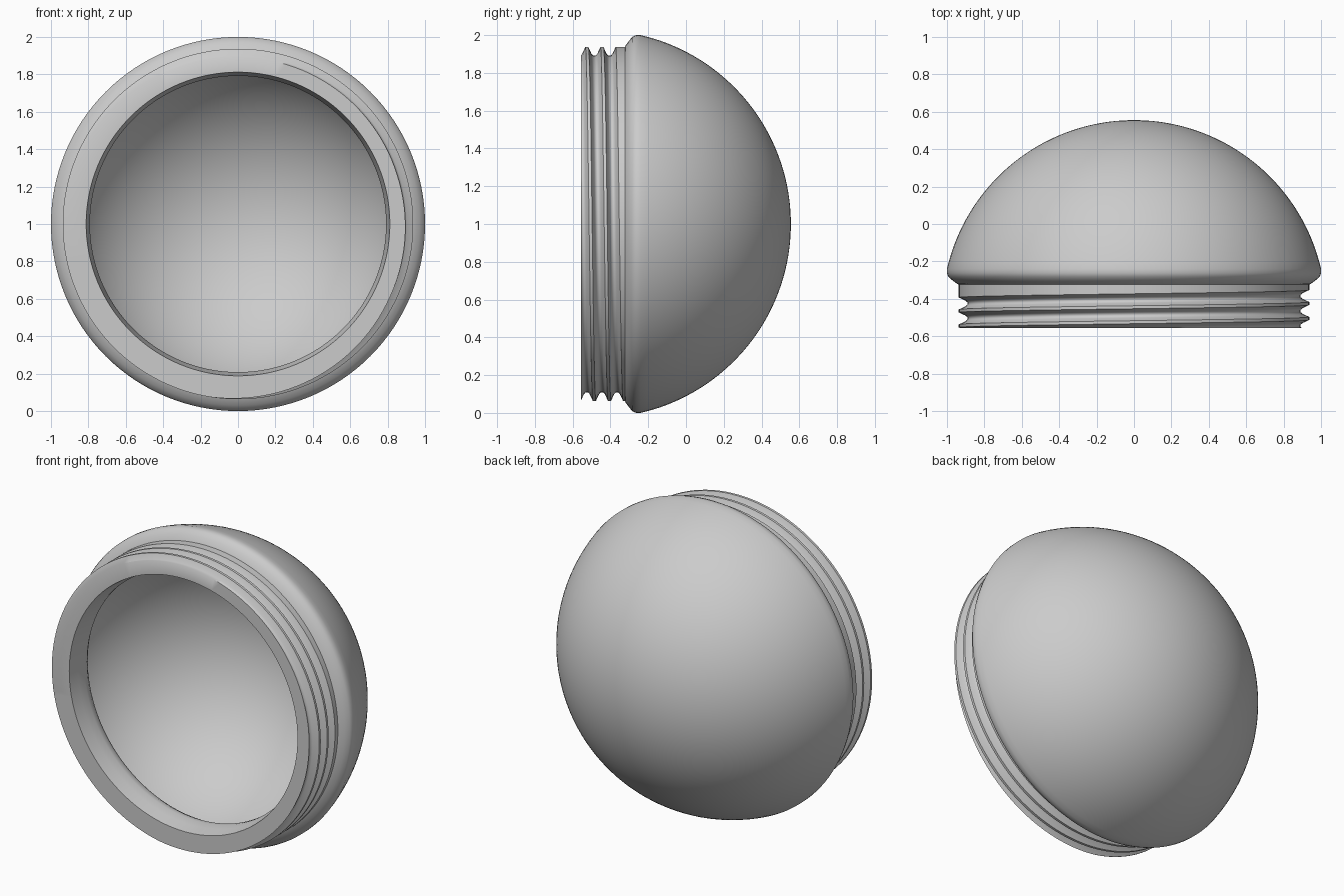
import bpy, bmesh
from math import sin, cos, pi, floor, sqrt, asin

cube = bpy.data.objects.get("Cube")
if cube:
    bpy.data.objects.remove(cube)

SEGMENTS = 128
DOME_CENTRE = -0.471
FRONT = -0.555

grey = bpy.data.materials.new("plain_grey")
grey.use_nodes = True
grey.diffuse_color = (0.6, 0.6, 0.6, 1)
grey.node_tree.nodes["Principled BSDF"].inputs["Base Color"].default_value = grey.diffuse_color


def surface(name, rings):
    """Skin rows of (radius, y) functions around the y axis."""
    bm = bmesh.new()
    grid = []
    for ring in rings:
        row = []
        for j in range(SEGMENTS + 1):
            a = 2 * pi * j / SEGMENTS
            r, y = ring(a)
            row.append(bm.verts.new((r * cos(a), y, 1 + r * sin(a))))
        grid.append(row)
    for top, low in zip(grid, grid[1:]):
        for j in range(SEGMENTS):
            bm.faces.new((top[j], top[j + 1], low[j + 1], low[j]))
    bmesh.ops.remove_doubles(bm, verts=bm.verts, dist=0.0001)
    bmesh.ops.dissolve_degenerate(bm, edges=bm.edges, dist=0.0001)
    mesh = bpy.data.meshes.new(name)
    bm.to_mesh(mesh)
    bm.free()
    mesh.materials.append(grey)
    obj = bpy.data.objects.new(name, mesh)
    bpy.context.collection.objects.link(obj)
    bpy.ops.object.select_all(action='DESELECT')
    obj.select_set(True)
    bpy.context.view_layer.objects.active = obj
    bpy.ops.object.shade_smooth_by_angle(angle=0.87)


def lathe(name, profile):
    surface(name, [lambda a, p=p: p for p in profile])


def arc(radius, rim_y, steps):
    """Spherical profile from the apex down to the given y."""
    end = pi / 2 - asin((rim_y - DOME_CENTRE) / radius)
    return [(radius * sin(end * i / steps), DOME_CENTRE + radius * cos(end * i / steps))
            for i in range(steps + 1)]


# Outer dome with its rounded rim
dome_radius = sqrt(1 + (-0.24 - DOME_CENTRE) ** 2)
lathe("dome_shell", arc(dome_radius, -0.24, 40) + [
    (1.0, -0.262), (0.993, -0.282), (0.97, -0.302), (0.945, -0.32), (0.925, -0.328)])

# Mouth, inner lip and hollow bowl
lathe("inner_bowl", [
    (0.812, FRONT), (0.8, -0.48), (0.792, -0.43), (0.794, -0.4),
    (0.81, -0.37), (0.845, -0.345), (0.885, -0.325)] + arc(0.93, -0.3, 40)[::-1])

# Neck with a helical groove
PITCH = 0.08
CREST, VALLEY, FLANK = 0.937, 0.891, 0.902


def thread_radius(t, a):
    d = abs(t - round(t))
    if d < 0.1:
        r = CREST
    elif d < 0.3:
        r = CREST + (FLANK - CREST) * (d - 0.1) / 0.2
    else:
        r = FLANK + (VALLEY - FLANK) * min(1, (d - 0.3) / 0.12)
    fade = (floor(t) + a / (2 * pi) + 0.45) / 0.12
    return CREST + (r - CREST) * max(0, min(1, fade))


def thread_row(turn):
    def ring(a):
        y = -0.345 - PITCH * (turn + a / (2 * pi))
        y = max(FRONT, min(-0.32, y))
        t = (-0.345 - y) / PITCH - a / (2 * pi)
        return thread_radius(t, a), y
    return ring


rows = [thread_row(m + p) for m in range(-2, 3) for p in (0.1, 0.3, 0.42, 0.58, 0.7, 0.9)]
surface("threaded_neck", rows + [lambda a: (0.812, FRONT)])
